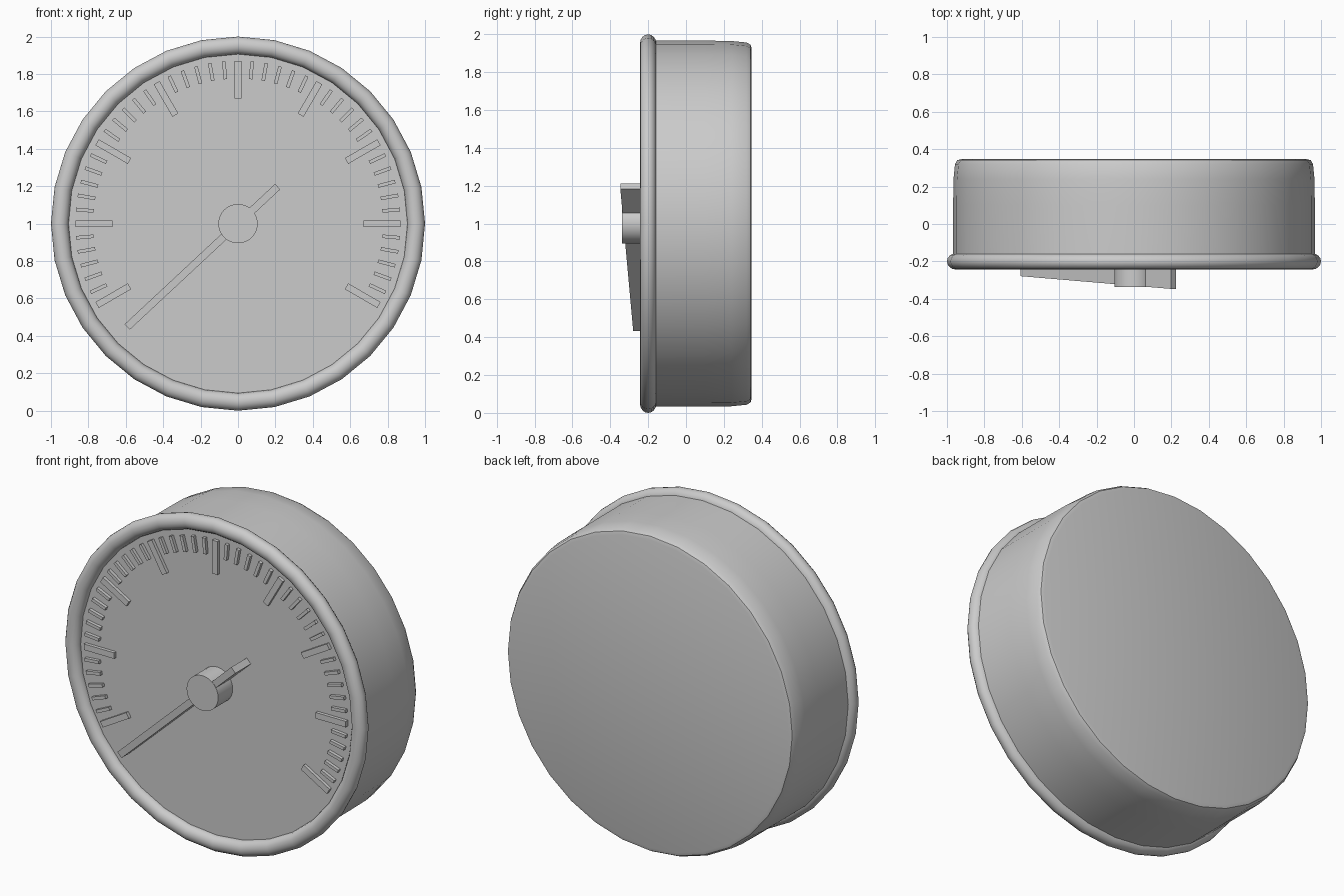
import bpy, math
from mathutils import Matrix

if "Cube" in bpy.data.objects:
    bpy.data.objects.remove(bpy.data.objects["Cube"])

SEG = 32
DIAL_Y = -0.20


def make(name, verts, faces, smooth=False):
    me = bpy.data.meshes.new(name)
    me.from_pydata(verts, [], faces)
    ob = bpy.data.objects.new(name, me)
    bpy.context.collection.objects.link(ob)
    if smooth:
        bpy.context.view_layer.objects.active = ob
        bpy.ops.object.select_all(action='DESELECT')
        ob.select_set(True)
        bpy.ops.object.shade_smooth_by_angle(angle=math.radians(40))
    return ob


def lathe(name, profile, closed=False, cap_front=False, cap_back=False):
    """Spin (radius, y) points about the dial axis at z = 1; points run front to back."""
    n = len(profile)
    verts = []
    for i in range(SEG):
        a = 2 * math.pi * i / SEG
        verts += [(r * math.cos(a), y, 1 + r * math.sin(a)) for r, y in profile]
    faces = []
    for i in range(SEG):
        p, q = i * n, (i + 1) % SEG * n
        for j in range(n if closed else n - 1):
            k = (j + 1) % n
            faces.append((p + j, p + k, q + k, q + j))
    if cap_front:
        faces.append([i * n for i in range(SEG)])
    if cap_back:
        faces.append([i * n + n - 1 for i in reversed(range(SEG))])
    return make(name, verts, faces, True)


def bar(r0, r1, width, y0, y1, angle):
    """Radial bar raised from the dial; front is at y0 (inner end) and y1 (outer end)."""
    w = width / 2
    rot = Matrix.Translation((0, 0, 1)) @ Matrix.Rotation(-angle, 4, 'Y')
    pts = [(r, y, s) for r, f in ((r0, y0), (r1, y1))
           for y, s in ((f, -w), (f, w), (DIAL_Y, w), (DIAL_Y, -w))]
    from_faces = [(0, 3, 2, 1), (4, 5, 6, 7), (0, 4, 7, 3),
                  (1, 2, 6, 5), (0, 1, 5, 4), (3, 7, 6, 2)]
    from mathutils import Vector
    return [rot @ Vector(p) for p in pts], from_faces


# casing with softly rounded back edge
lathe("casing", [(0.94, -0.19), (0.967, -0.16), (0.967, 0.10), (0.965, 0.24), (0.957, 0.32),
                 (0.945, 0.341), (0.925, 0.347)], cap_back=True)

# flat dial plate
lathe("dial", [(0.945, DIAL_Y), (0.945, DIAL_Y + 0.015)], cap_front=True, cap_back=True)

# rounded bezel ring
lathe("bezel", [(0.953 + 0.047 * math.cos(t), DIAL_Y + 0.043 * math.sin(t))
                for t in (2 * math.pi * i / 16 for i in range(16))], closed=True)

# graduation marks: a long one every 30 degrees, short ones every 5
verts, faces = [], []
for i in range(49):
    major = i % 6 == 0
    v, f = bar(0.67 if major else 0.775, 0.87, 0.036 if major else 0.019,
               DIAL_Y - 0.02, DIAL_Y - 0.02, math.radians(-30 + 5 * i))
    faces += [[k + len(verts) for k in q] for q in f]
    verts += v
make("graduation_marks", verts, faces)

# sloping needle, from short tail to long tip
make("needle", *bar(-0.29, 0.81, 0.04, -0.347, -0.279, math.radians(223)))

# centre hub
lathe("hub", [(0.105, -0.338), (0.105, DIAL_Y)], cap_front=True, cap_back=True)
